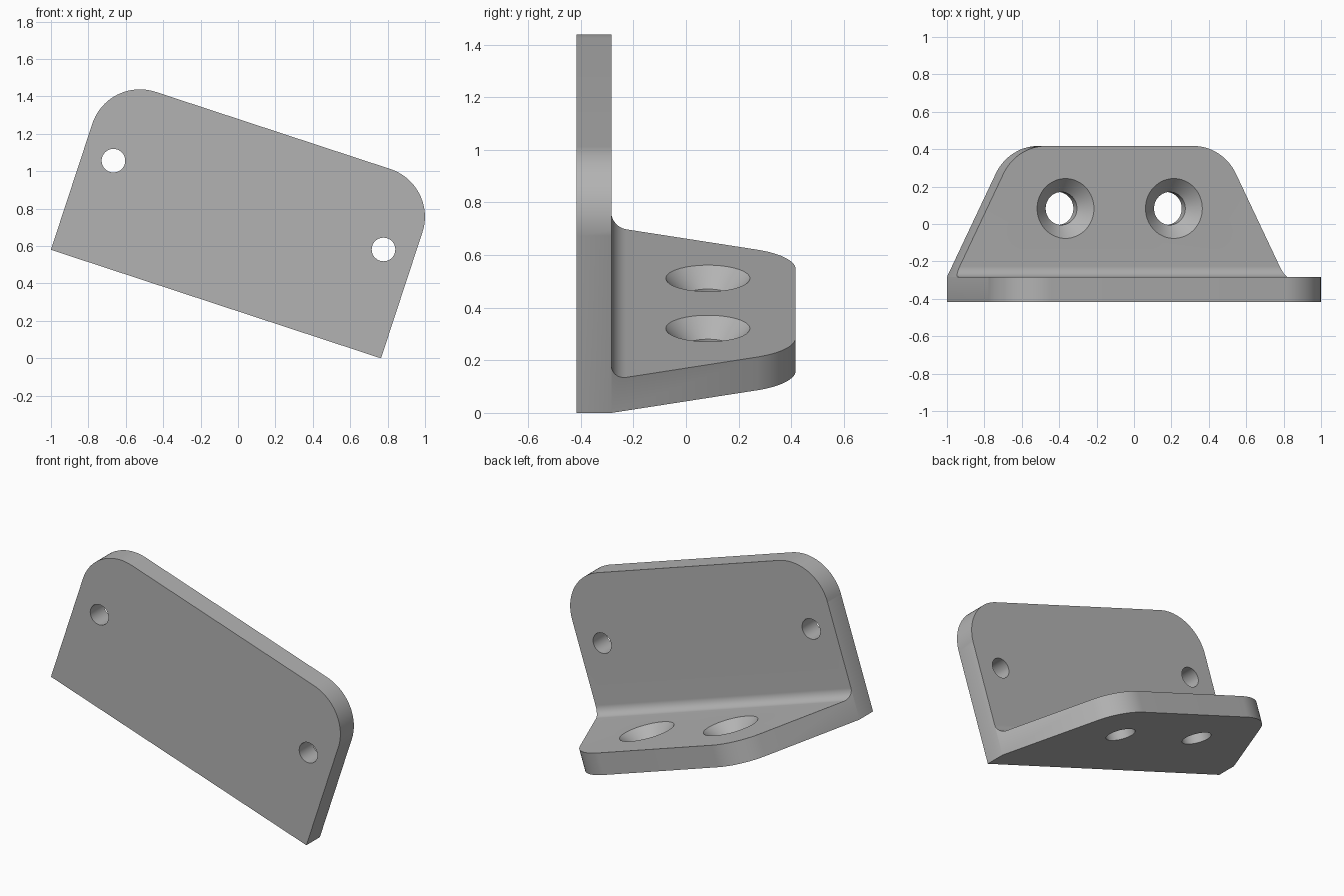
import bpy, bmesh, math
from mathutils import Vector, Matrix

HALF_W, HEIGHT = 0.929, 0.977      # upright plate
FRONT, BACK, THICK = -0.417, 0.417, 0.133
ROUND, FILLET = 0.268, 0.058
TAPER = 0.497                      # sideways narrowing of the shelf per unit depth
TILT = math.radians(18.2)

if "Cube" in bpy.data.objects:
    bpy.data.objects.remove(bpy.data.objects["Cube"])


def rounded(corners, steps=20):
    """Outline from (a, b, radius) corners, with arcs where radius > 0."""
    out = []
    for i, (a, b, r) in enumerate(corners):
        p = Vector((a, b))
        if r == 0:
            out.append(p)
            continue
        d0 = (Vector(corners[i - 1][:2]) - p).normalized()
        d1 = (Vector(corners[(i + 1) % len(corners)][:2]) - p).normalized()
        half = d0.angle(d1) / 2
        centre = p + (d0 + d1).normalized() * (r / math.sin(half))
        s = p + d0 * (r / math.tan(half)) - centre
        e = p + d1 * (r / math.tan(half)) - centre
        sweep = s.angle(e)
        for k in range(steps + 1):
            t = k / steps
            q = s * math.sin((1 - t) * sweep) + e * math.sin(t * sweep)
            out.append(centre + q / math.sin(sweep))
    return out


def finish(name, bm):
    bmesh.ops.recalc_face_normals(bm, faces=bm.faces)
    mesh = bpy.data.meshes.new(name)
    bm.to_mesh(mesh)
    bm.free()
    obj = bpy.data.objects.new(name, mesh)
    bpy.context.collection.objects.link(obj)
    return obj


def prism(name, outline, place, low, high):
    """Extrude an outline; place(a, b, c) maps outline and depth to a point."""
    bm = bmesh.new()
    face = bm.faces.new([bm.verts.new(place(p.x, p.y, low)) for p in outline])
    move = Vector(place(0, 0, high)) - Vector(place(0, 0, low))
    new = bmesh.ops.extrude_face_region(bm, geom=[face])["geom"]
    bmesh.ops.translate(bm, vec=move, verts=[g for g in new if isinstance(g, bmesh.types.BMVert)])
    return finish(name, bm)


def lathe(name, profile, matrix, sides=64):
    """Solid of revolution from (radius, height) pairs."""
    bm = bmesh.new()
    rings = [[bm.verts.new(matrix @ Vector((r * math.cos(math.tau * k / sides),
                                            r * math.sin(math.tau * k / sides), z)))
              for k in range(sides)] for r, z in profile]
    for lo, hi in zip(rings, rings[1:]):
        for k in range(sides):
            n = (k + 1) % sides
            bm.faces.new((lo[k], lo[n], hi[n], hi[k]))
    bm.faces.new(rings[0])
    bm.faces.new(rings[-1])
    return finish(name, bm)


def combine(body, cutter, operation):
    mod = body.modifiers.new(operation.title(), 'BOOLEAN')
    mod.operation, mod.solver, mod.object = operation, 'EXACT', cutter
    bpy.context.view_layer.objects.active = body
    bpy.ops.object.modifier_apply(modifier=mod.name)
    bpy.data.objects.remove(cutter)


# L-shaped section with an inside fillet, run along the width
inner = FRONT + THICK
section = rounded([(FRONT, 0, 0), (1, 0, 0), (1, THICK, 0), (inner, THICK, FILLET),
                   (inner, 2, 0), (FRONT, 2, 0)])
bracket = prism("angle_bracket", section, lambda a, b, c: (c, a, b), -1.5, 1.5)

# Upright plate outline with rounded upper corners
plate = rounded([(-HALF_W, -0.3, 0), (HALF_W, -0.3, 0),
                 (HALF_W, HEIGHT, ROUND), (-HALF_W, HEIGHT, ROUND)])
combine(bracket, prism("plate_outline", plate, lambda a, b, c: (a, c, b), -1, 1.5), 'INTERSECT')

# Tapered shelf outline with rounded rear corners
wide = HALF_W + TAPER * (inner + 0.6)
narrow = HALF_W - TAPER * (BACK - inner)
shelf = rounded([(-wide, -0.6, 0), (wide, -0.6, 0), (narrow, BACK, ROUND), (-narrow, BACK, ROUND)])
combine(bracket, prism("shelf_outline", shelf, lambda a, b, c: (a, b, c), -0.5, 2.5), 'INTERSECT')

for side in (-1, 1):
    # Plain hole through the plate
    through = Matrix.Translation((side * 0.76, 0, 0.557)) @ Matrix.Rotation(math.pi / 2, 4, 'X')
    combine(bracket, lathe("plate_hole", [(0.063, -1), (0.063, 1)], through), 'DIFFERENCE')
    # Countersunk hole through the shelf
    sink = Matrix.Translation((side * 0.305, 0.083, THICK))
    profile = [(0.088, -0.4), (0.088, -0.072), (0.16, 0), (0.19, 0.03)]
    combine(bracket, lathe("shelf_hole", profile, sink), 'DIFFERENCE')

# Tilt the part so it stands on one corner
bracket.data.transform(Matrix.Translation((-0.118, 0, 0.29)) @ Matrix.Rotation(TILT, 4, 'Y'))

grey = bpy.data.materials.new("plain_grey")
grey.use_nodes = True
colour = (0.45, 0.45, 0.45, 1)
grey.diffuse_color = colour
grey.node_tree.nodes["Principled BSDF"].inputs["Base Color"].default_value = colour
bracket.data.materials.clear()
bracket.data.materials.append(grey)
for poly in bracket.data.polygons:
    poly.material_index = 0

bpy.ops.object.select_all(action='DESELECT')
bracket.select_set(True)
bpy.context.view_layer.objects.active = bracket
bpy.ops.object.shade_smooth_by_angle(angle=math.radians(30))
